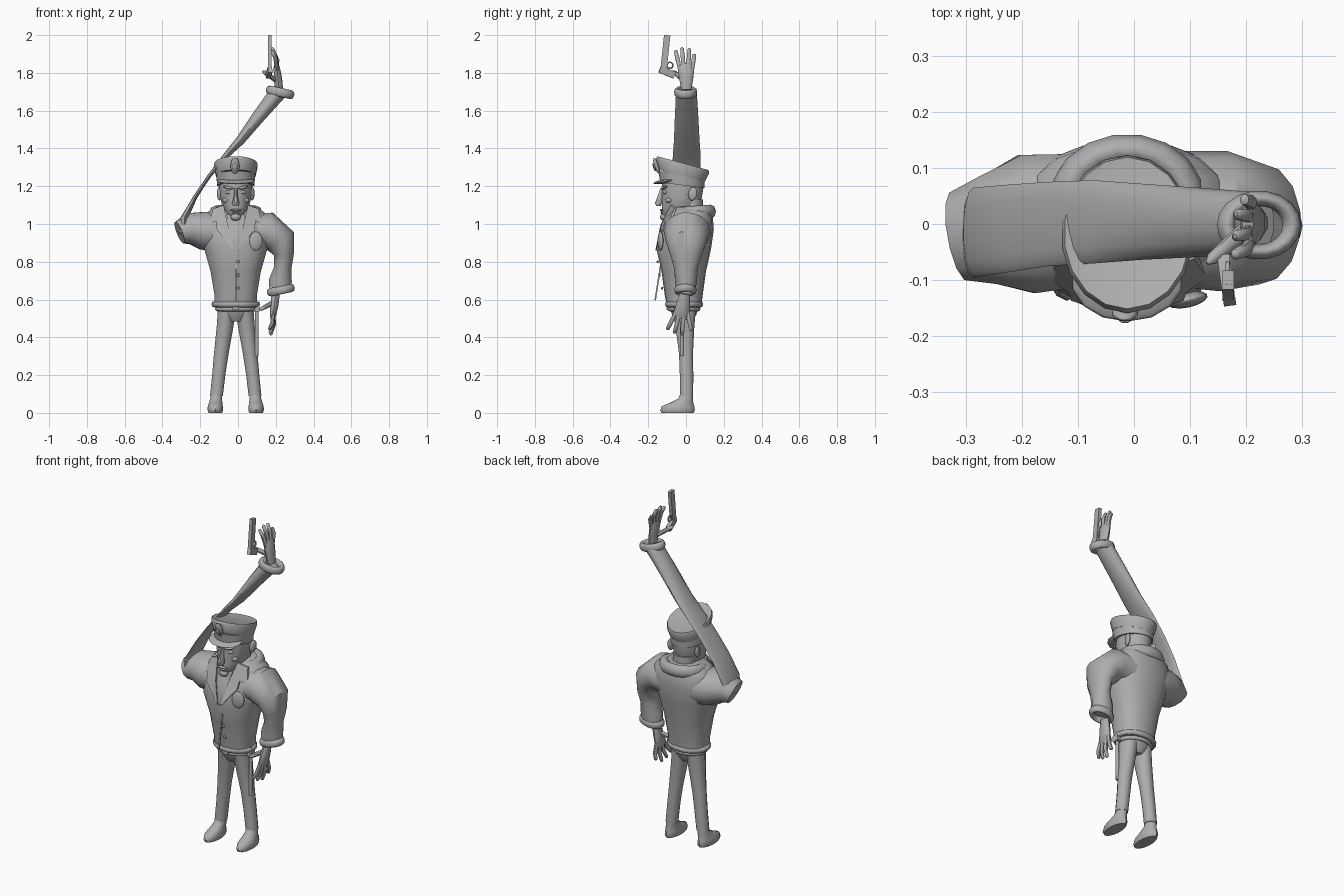
import bpy, bmesh, math
from mathutils import Vector

cube = bpy.data.objects.get("Cube")
if cube:
    bpy.data.objects.remove(cube)

grey = bpy.data.materials.new("plain grey")
grey.use_nodes = True
GREY = (0.42, 0.42, 0.42, 1)
grey.diffuse_color = GREY
grey.node_tree.nodes["Principled BSDF"].inputs["Base Color"].default_value = GREY
CX = -0.012  # centre line of the body


def finish(ob, name, angle=45):
    ob.name = name
    ob.data.materials.clear()
    ob.data.materials.append(grey)
    bpy.ops.object.select_all(action="DESELECT")
    ob.select_set(True)
    bpy.context.view_layer.objects.active = ob
    bpy.ops.object.shade_smooth_by_angle(angle=math.radians(angle))
    return ob


def from_bmesh(bm, name, angle=45):
    bmesh.ops.recalc_face_normals(bm, faces=bm.faces)
    mesh = bpy.data.meshes.new(name)
    bm.to_mesh(mesh)
    bm.free()
    ob = bpy.data.objects.new(name, mesh)
    bpy.context.collection.objects.link(ob)
    return finish(ob, name, angle)


def loft(name, rows, n=14, axis=None, power=1.0, angle=45):
    """Skin elliptical rings (x, y, z, half width, half depth) along a path."""
    bm = bmesh.new()
    rings = []
    for i, (x, y, z, a, b) in enumerate(rows):
        ahead, behind = rows[min(i + 1, len(rows) - 1)], rows[max(i - 1, 0)]
        d = Vector(axis or (Vector(ahead[:3]) - Vector(behind[:3]))).normalized()
        u = Vector((0, 1, 0)).cross(d).normalized()
        v = d.cross(u)
        ring = []
        for k in range(n):
            t = 2 * math.pi * (k + 0.5) / n
            c, s = math.cos(t), math.sin(t)
            c = math.copysign(abs(c) ** power, c)
            s = math.copysign(abs(s) ** power, s)
            ring.append(bm.verts.new(Vector((x, y, z)) + u * a * c + v * b * s))
        rings.append(ring)
    for r, q in zip(rings, rings[1:]):
        for k in range(n):
            bm.faces.new((r[k], r[(k + 1) % n], q[(k + 1) % n], q[k]))
    bm.faces.new(rings[0])
    bm.faces.new(rings[-1])
    return from_bmesh(bm, name, angle)


def ball(name, loc, scale, rot=(0, 0, 0)):
    bpy.ops.mesh.primitive_uv_sphere_add(segments=14, ring_count=8, location=loc, rotation=rot)
    ob = bpy.context.object
    ob.scale = scale
    return finish(ob, name, 60)


def box(name, loc, size, rot=(0, 0, 0)):
    bpy.ops.mesh.primitive_cube_add(size=1, location=loc, rotation=rot)
    ob = bpy.context.object
    ob.scale = size
    return finish(ob, name, 30)


def ring(name, loc, rx, ry, tube, rot=(0, 0, 0), tall=1.0):
    bpy.ops.mesh.primitive_torus_add(major_segments=18, minor_segments=8, location=loc,
                                     rotation=rot, major_radius=1, minor_radius=tube / rx)
    ob = bpy.context.object
    ob.scale = (rx, ry, rx * tall)
    return finish(ob, name, 60)


def plate(name, points, thickness=0.012):
    bm = bmesh.new()
    face = bm.faces.new([bm.verts.new(p) for p in points])
    ext = bmesh.ops.extrude_face_region(bm, geom=[face])
    verts = [g for g in ext["geom"] if isinstance(g, bmesh.types.BMVert)]
    bmesh.ops.translate(bm, verts=verts, vec=(0, -thickness, 0))
    return from_bmesh(bm, name, 30)


def hand(name, wrist, knuckles, tips, thumb):
    w, k = Vector(wrist), Vector(knuckles)
    mid = w.lerp(k, 0.5)
    loft(name + "_palm", [(*w, .022, .027), (*mid, .023, .037), (*k, .017, .045),
                          (*k.lerp(w, -.15), .01, .038)], 10)
    for i, tip in enumerate(tips):
        base = k + Vector((0, -.036 + .024 * i, 0))
        tip = Vector(tip)
        bend = base.lerp(tip, .55) + Vector((.008, 0, 0))
        loft(f"{name}_finger_{i + 1}", [(*base.lerp(w, .15), .011, .011), (*bend, .012, .012),
                                        (*tip.lerp(bend, .12), .009, .01), (*tip, .003, .004)], 8)
    tip = Vector(thumb)
    start = w.lerp(k, .35)
    loft(name + "_thumb", [(*start, .014, .016), (*start.lerp(tip, .6), .013, .014),
                           (*tip.lerp(start, .1), .01, .011), (*tip, .003, .003)], 8)


# Jacket body with its rolled hem
loft("jacket", [(CX, -.01, .56, .115, .09), (CX, -.012, .62, .113, .1), (CX, -.012, .75, .135, .118),
                (CX, -.012, .87, .17, .145), (CX, .005, .97, .195, .142),
                (CX, .02, 1.04, .18, .122), (CX, .03, 1.09, .115, .095)], 18, (0, 0, 1), .85)
ring("jacket_hem", (CX, -.01, .575), .113, .09, .016)
ring("belt", (CX, -.01, .55), .098, .078, .012)
box("belt_buckle", (CX, -.098, .56), (.035, .012, .03))

# Collar, lapels and front opening
ring("collar", (CX, .04, 1.06), .11, .095, .03, (math.radians(4), 0, 0), 1.2)
for side, label in ((1, "left"), (-1, "right")):
    plate(label + "_lapel", [(CX + side * x, y, z) for x, y, z in (
        (.065, -.07, 1.1), (.12, -.05, 1.08), (.142, -.085, 1.0), (.105, -.11, 1.015),
        (.1, -.125, .97), (.01, -.15, .86), (.04, -.125, .99))])
plate("shirt_front", [(CX - .05, -.1, 1.05), (CX + .05, -.1, 1.05), (CX, -.152, .86)], .006)
box("jacket_placket", (CX, -.142, .73), (.008, .008, .27), (math.radians(-9), 0, 0))
for z in (.66, .73, .8):
    ball("jacket_button", (CX + .012, -.142 - (z - .75) * .17, z), (.008, .005, .008))
ball("chest_badge", (.095, -.135, .91), (.037, .014, .05), (0, 0, math.radians(12)))

# Left arm hanging at the side
loft("left_sleeve", [(.06, .01, .95, .1, .12), (.16, .005, .965, .1, .125), (.225, 0, .91, .087, .108),
                     (.243, 0, .84, .055, .085), (.237, 0, .77, .047, .064),
                     (.225, 0, .70, .062, .058), (.222, 0, .66, .06, .052)], 14)
ring("left_cuff", (.227, -.003, .65), .058, .046, .017, (0, math.radians(-12), 0), 1.3)
hand("left_hand", (.2, -.005, .63), (.185, -.025, .515),
     [(.165, -.1, .44), (.168, -.062, .42), (.172, -.02, .41), (.18, .028, .435)], (.115, -.06, .545))

# Raised right arm: shoulder stub, flattened bend, long forearm
loft("right_shoulder", [(-.06, .01, .95, .11, .12), (-.19, 0, .965, .103, .128),
                        (-.26, -.012, .975, .085, .1), (-.31, -.022, .955, .062, .082)], 12)
loft("right_sleeve", [(-.285, -.018, .95, .03, .08), (-.285, -.015, 1.03, .02, .08),
                      (-.225, -.008, 1.145, .011, .078), (-.155, 0, 1.25, .01, .075),
                      (-.07, .004, 1.355, .015, .074), (.01, .004, 1.44, .025, .068),
                      (.11, .003, 1.57, .036, .062), (.215, .002, 1.7, .046, .055)], 14)
ring("right_cuff", (.223, -.002, 1.697), .06, .048, .017, (0, math.radians(12), 0), 1.4)
hand("right_hand", (.218, .002, 1.71), (.205, 0, 1.83),
     [(.178, -.055, 1.92), (.18, -.022, 1.935), (.182, .018, 1.93), (.195, .044, 1.9)],
     (.13, -.07, 1.81))

# Pistol held upright
tilt = (math.radians(-6), 0, 0)
box("pistol_slide", (.168, -.11, 1.9), (.02, .034, .2), tilt)
loft("pistol_muzzle", [(.168, -.102, 1.985, .008, .009), (.168, -.1, 2.0, .008, .009)], 10)
box("pistol_grip", (.165, -.1, 1.803), (.022, .085, .036), (math.radians(-22), 0, math.radians(8)))
ring("pistol_trigger_guard", (.167, -.085, 1.84), .016, .016, .004, (0, math.radians(90), 0))

# Trousers and shoes
loft("trouser_seat", [(CX, -.01, .485, .045, .045), (CX, -.01, .52, .088, .066),
                      (CX, -.01, .58, .104, .082)], 16, (0, 0, 1))
for side, label in ((1, "left"), (-1, "right")):
    X = lambda d: CX + side * d
    loft(label + "_trouser_leg", [(X(.045), -.01, .56, .05, .066), (X(.056), -.006, .46, .046, .052),
                                  (X(.077), 0, .31, .04, .038), (X(.09), .003, .2, .036, .037),
                                  (X(.102), .003, .09, .035, .036)], 12, (0, 0, 1))
    loft(label + "_shoe_sole", [(X(.108), -.045, 0, .037, .085), (X(.108), -.045, .014, .042, .092),
                                (X(.108), -.042, .035, .041, .086), (X(.106), -.022, .055, .036, .06),
                                (X(.104), -.002, .075, .032, .04), (X(.102), .003, .1, .03, .033)],
         14, (0, 0, 1))

# Baton hanging from the belt
loft("baton", [(.098, -.022, .3, .01, .01), (.1, -.022, .59, .01, .01)], 10)
box("baton_loop", (.1, -.022, .555), (.03, .04, .035))

# Head and face
loft("head", [(CX, .02, .98, .06, .06), (CX, -.035, 1.035, .035, .08), (CX, -.04, 1.05, .05, .092),
              (CX, -.03, 1.09, .072, .097), (CX, -.022, 1.14, .083, .106),
              (CX, -.018, 1.19, .087, .11), (CX, -.014, 1.25, .086, .108)], 18, (0, 0, 1))
loft("neck", [(CX, .03, 1.0, .065, .06), (CX, .03, 1.13, .065, .06)], 14)
loft("nose", [(CX, -.145, 1.095, .016, .012), (CX, -.146, 1.11, .021, .02),
              (CX, -.135, 1.15, .011, .016), (CX, -.126, 1.19, .009, .01)], 8, (0, 0, 1))
ball("mouth", (CX, -.126, 1.073), (.03, .012, .007))
ball("lower_lip", (CX, -.126, 1.06), (.021, .01, .006))
ball("chin", (CX, -.118, 1.037), (.028, .02, .02))
for side, label in ((1, "left"), (-1, "right")):
    turn = math.radians(side * 22)
    ball(label + "_eye", (CX + side * .038, -.109, 1.168), (.019, .012, .011), (0, 0, turn))
    ball(label + "_brow", (CX + side * .04, -.116, 1.193), (.028, .013, .008),
         (0, math.radians(-side * 12), turn))
    ball(label + "_cheekbone", (CX + side * .052, -.09, 1.125), (.02, .018, .014), (0, 0, turn))
    ball(label + "_ear", (CX + side * .087, .035, 1.16), (.012, .024, .036),
         (math.radians(-10), 0, math.radians(-side * 15)))

# Cap with flared crown, band, visor and badge
loft("cap_band", [(CX, -.02, 1.205, .1, .118), (CX, -.022, 1.265, .105, .124)], 18, (0, .13, 1))
loft("cap_crown", [(CX, -.022, 1.255, .106, .126), (CX, -.018, 1.308, .118, .146),
                   (CX, -.016, 1.322, .113, .14), (CX, -.018, 1.316, .09, .112)], 18, (0, .27, 1))
ball("cap_visor", (CX, -.1, 1.228), (.1, .075, .012), (math.radians(10), 0, 0))
ball("cap_badge", (CX - .004, -.156, 1.308), (.024, .012, .044), (math.radians(18), 0, 0))
ball("cap_badge_centre", (CX - .004, -.168, 1.3), (.013, .006, .022), (math.radians(18), 0, 0))
